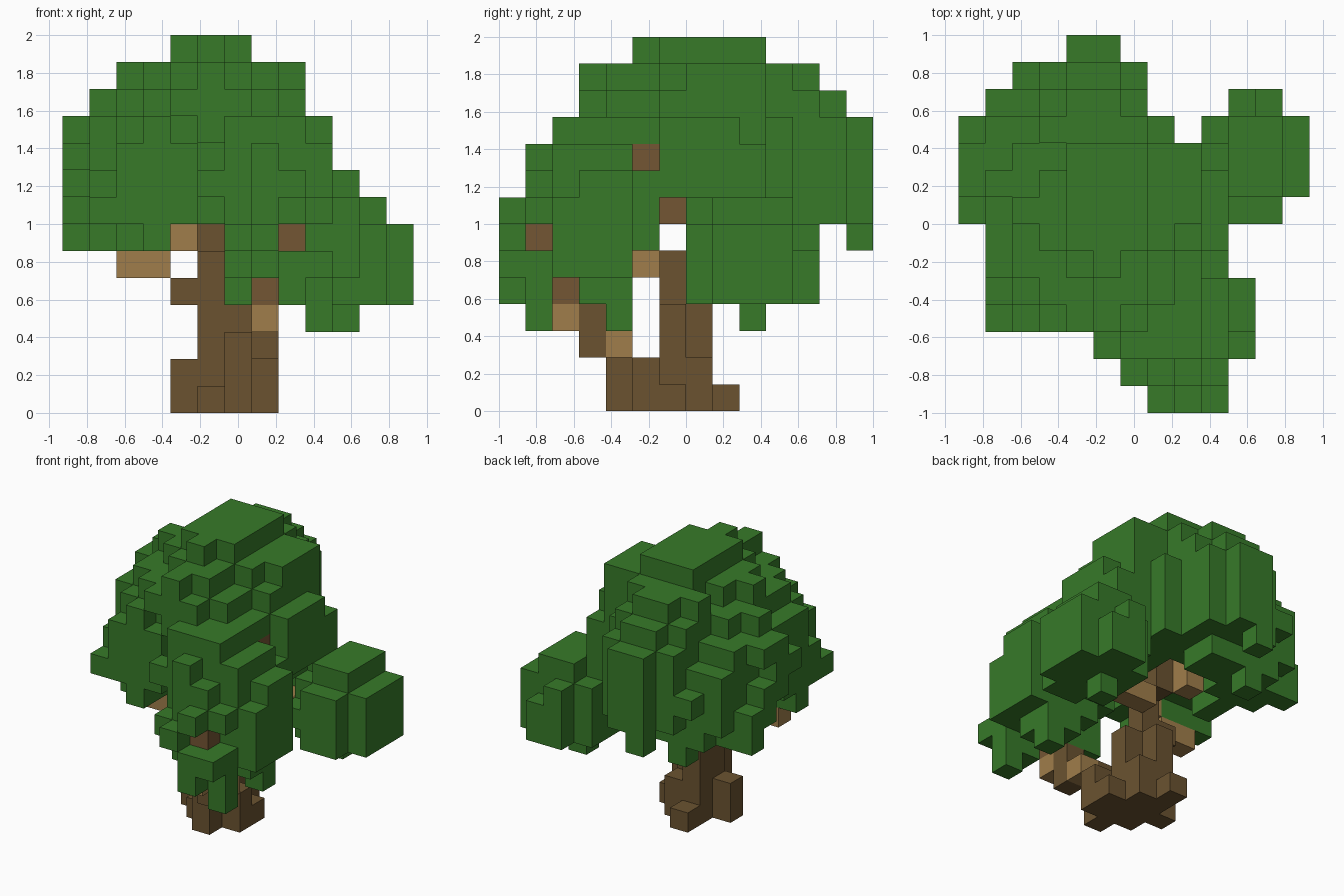
import bpy
import bmesh
import random
from itertools import product
from mathutils import Vector

random.seed(7)
cube = bpy.data.objects.get("Cube")
if cube:
    bpy.data.objects.remove(cube, do_unlink=True)

UNIT = 1 / 7                       # edge of one block
ORIGIN = Vector((6.5, 7, 0))       # grid point that sits on the world origin


def material(name, color):
    mat = bpy.data.materials.new(name)
    mat.use_nodes = True
    mat.diffuse_color = (*color, 1)
    bsdf = next(n for n in mat.node_tree.nodes if n.type == "BSDF_PRINCIPLED")
    bsdf.inputs["Base Color"].default_value = (*color, 1)
    bsdf.inputs["Roughness"].default_value = 0.9
    return mat


leaf_green = material("leaf green", (0.038, 0.195, 0.022))
bark_brown = material("bark brown", (0.145, 0.086, 0.030))
cut_tan = material("light wood tan", (0.35, 0.208, 0.070))
twig_brown = material("reddish twig brown", (0.175, 0.092, 0.034))


def box(x0, x1, y0, y1, z0, z1):
    """Block cells from the first to the last index, inclusive."""
    return set(product(range(x0, x1 + 1), range(y0, y1 + 1), range(z0, z1 + 1)))


# Wood: stem and roots, pale boughs, reddish twigs
trunk = box(5, 5, 6, 7, 0, 3) | box(6, 6, 6, 6, 0, 3)            # lower stem
trunk |= box(5, 5, 6, 6, 4, 5) | box(5, 5, 7, 7, 6, 8)           # upper stem
trunk |= box(4, 4, 6, 6, 4, 4)                                   # side stub
trunk |= box(4, 4, 6, 6, 0, 1) | box(7, 7, 5, 5, 0, 1)           # tall roots
trunk |= box(6, 6, 7, 7, 0, 1) | box(6, 6, 4, 5, 0, 1)
trunk |= box(5, 5, 5, 5, 0, 0) | box(5, 5, 8, 8, 0, 0)           # low roots
trunk |= box(7, 7, 6, 6, 0, 0)
trunk |= box(6, 6, 4, 4, 2, 2) | box(7, 7, 3, 3, 2, 3)           # front bough
boughs = {(7, 4, 2), (7, 2, 3), (4, 5, 6)}
boughs |= box(2, 3, 5, 5, 5, 5) | box(6, 7, 7, 7, 5, 5) | box(8, 9, 8, 8, 5, 5)
boughs |= box(4, 4, 8, 8, 6, 7)
bare_twigs = {(8, 1, 6), (7, 2, 4), (7, 6, 7), (8, 5, 9)}
twigs = bare_twigs | {(7, 2, 5), (6, 6, 7), (7, 5, 8)}
wood = trunk | boughs | twigs

# Outline limits of the foliage: x and y span per height, x span per depth
LOW = 3
x_span = [(9, 11), (6, 13), (6, 13), (0, 13), (0, 12), (0, 11),
          (0, 10), (0, 10), (1, 9), (2, 9), (4, 7)]
y_span = [(1, 10), (0, 12), (0, 12), (0, 14), (0, 14), (1, 14),
          (1, 14), (2, 14), (3, 13), (3, 12), (5, 10)]
plan_span = [(7, 10), (6, 10), (5, 11), (1, 11), (1, 11), (1, 10), (1, 10),
             (0, 12), (0, 13), (0, 13), (0, 8), (1, 7), (2, 7), (4, 6)]
side_plan = {10: (9, 13), 11: (10, 12)}
y_gaps = {3: (2, 3, 5, 6, 7, 8), 4: (2, 5, 6), 5: (5, 6), 6: (6, 12)}


def inside(value, span):
    return span[0] <= value < span[1]


def hides_twig(cell):
    x, y, z = cell
    for tx, ty, tz in bare_twigs:
        if z == tz and y == ty and x > tx:
            return True
        if z == tz and x == tx and y < ty and tz < 7:
            return True
    return False


def allowed(cell):
    x, y, z = cell
    if not (inside(x, x_span[z - LOW]) and inside(y, y_span[z - LOW])):
        return False
    if y in y_gaps.get(z, ()) or hides_twig(cell):
        return False
    if z == 6 and y < 7 and x in (4, 5):
        return False
    return inside(x, plan_span[y]) or inside(x, side_plan.get(y, (0, 0)))


# Leaf clusters: centers of small round tufts, in blocks
tufts = {
    "crown_leaves": [(5.3, 6.3, 11), (5.2, 8.3, 11.1), (3.9, 7.3, 10.6),
                     (6.8, 7.6, 10.4), (4.6, 10, 10.3), (5.2, 5, 10.3),
                     (3, 6, 9.5), (7.4, 6.6, 9), (6.6, 9, 8.8), (2.2, 8.2, 9),
                     (4.5, 11.3, 8.8), (2.3, 9.6, 7.6), (4, 11, 7.5)],
    "left_leaves": [(3, 5, 7.2), (3.4, 5, 9)],
    "front_leaves": [(8, 2.2, 5.6), (8.4, 3.6, 6), (7.4, 3.3, 8.3),
                     (8.6, 4.2, 7)],
    "side_leaves": [(10.4, 9, 5.1)],
}
TUFT_RADIUS = 2.4


def distance(cell, name):
    """Squared distance to the nearest tuft, one at its surface."""
    point = Vector(cell)
    return min((point - Vector(t)).length_squared for t in tufts[name]) / TUFT_RADIUS ** 2


def neighbours(cell):
    for axis, side in product(range(3), (0, 1)):
        other = list(cell)
        other[axis] += 2 * side - 1
        yield axis, side, tuple(other)


# Rough leaf surface: blocks near each tuft surface come and go at random
owner, reach = {}, {}
for cell in product(range(13), range(14), range(LOW, 14)):
    if cell not in wood and allowed(cell):
        owner[cell] = min(tufts, key=lambda name: distance(cell, name))
        reach[cell] = distance(cell, owner[cell])
leaves = {c for c in reach if reach[c] + random.uniform(-0.2, 0.15) < 1}
leaves = {c for c in leaves if any(n in leaves for _, _, n in neighbours(c))}

# Leaf tips that complete the outline along each axis
for axis in range(3):
    def flat(cell):
        return cell[:axis] + cell[axis + 1:]
    covered = {flat(c) for c in leaves | wood}
    for cell in sorted(reach, key=reach.get):
        if flat(cell) not in covered:
            covered.add(flat(cell))
            leaves.add(cell)

# Hanging leaf tips
for name, cells in (("crown_leaves", box(0, 0, 10, 10, 6, 7)),
                    ("crown_leaves", box(3, 3, 11, 11, 5, 7)),
                    ("front_leaves", box(9, 9, 4, 4, 3, 4))):
    leaves |= cells
    owner.update(dict.fromkeys(cells, name))

taken = leaves | wood
parts = [("trunk", trunk, bark_brown), ("boughs", boughs, cut_tan),
         ("twigs", twigs, twig_brown)]
for name in tufts:
    parts.append((name, {c for c in leaves if owner[c] == name}, leaf_green))


def build(name, cells, mat):
    """Join blocks into one skin, leaving out the faces between blocks."""
    bm = bmesh.new()
    verts = {}

    def vert(corner):
        key = tuple(corner)
        if key not in verts:
            verts[key] = bm.verts.new((Vector(key) - ORIGIN) * UNIT)
        return verts[key]

    for cell in sorted(cells):
        for axis, side, other in neighbours(cell):
            if other in taken:
                continue
            u, v = (axis + 1) % 3, (axis + 2) % 3
            ring = []
            for du, dv in ((0, 0), (1, 0), (1, 1), (0, 1)):
                corner = list(cell)
                corner[axis] += side
                corner[u] += du
                corner[v] += dv
                ring.append(vert(corner))
            bm.faces.new(ring if side else ring[::-1])
    mesh = bpy.data.meshes.new(name)
    bm.to_mesh(mesh)
    bm.free()
    mesh.materials.append(mat)
    bpy.context.scene.collection.objects.link(bpy.data.objects.new(name, mesh))


for part in parts:
    build(*part)
